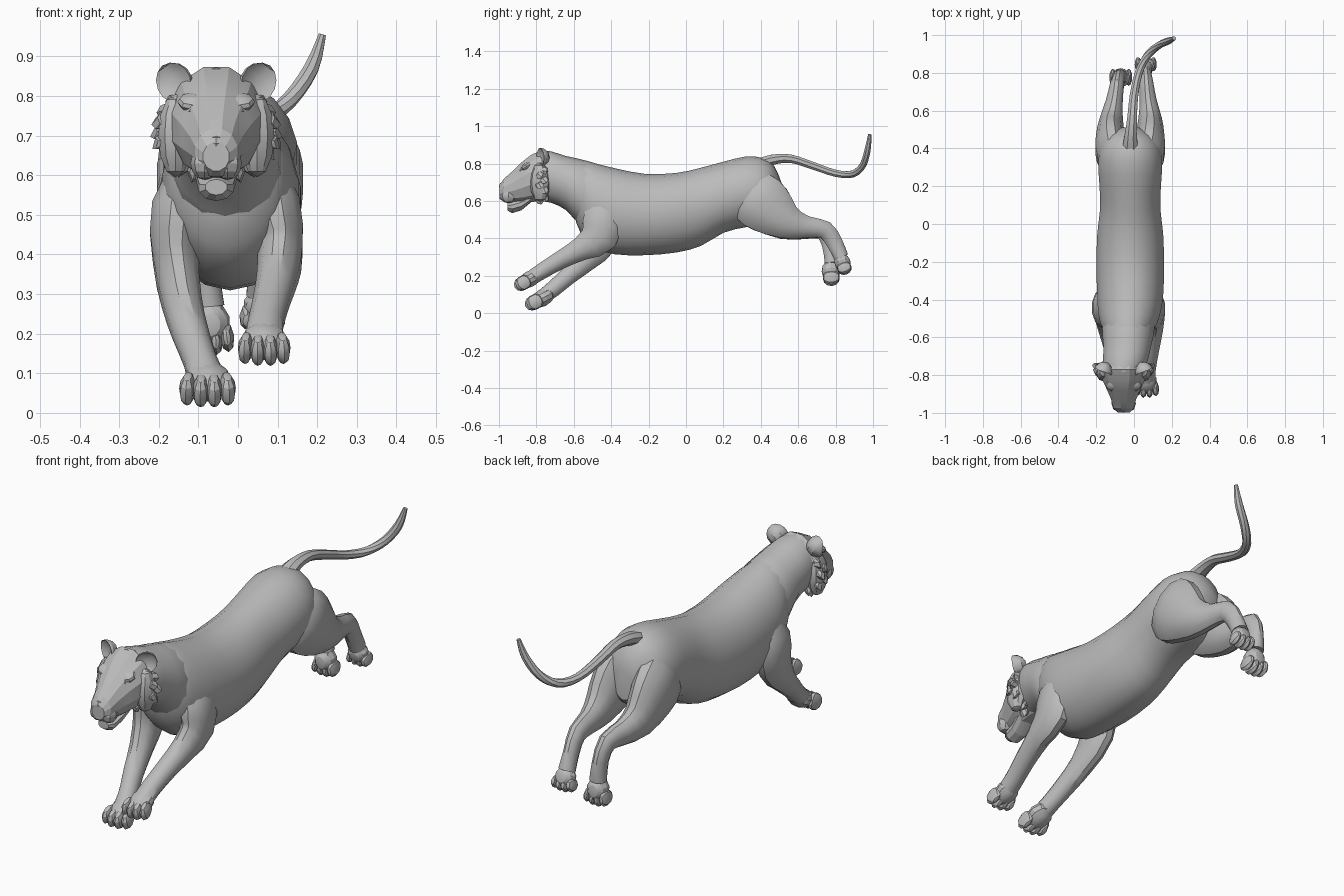
import bpy, bmesh, math
from mathutils import Vector, Matrix

default_cube = bpy.data.objects.get("Cube")
if default_cube:
    bpy.data.objects.remove(default_cube, do_unlink=True)

# One plain coat colour
COAT = (0.5, 0.5, 0.5, 1.0)
coat = bpy.data.materials.new("grey_coat")
coat.use_nodes = True
coat.diffuse_color = COAT
coat.node_tree.nodes["Principled BSDF"].inputs["Base Color"].default_value = COAT
HEAD_X = -0.055


def finish(name, bm, angle=28):
    """Turn a bmesh into a shaded object with the coat material."""
    bmesh.ops.recalc_face_normals(bm, faces=bm.faces)
    mesh = bpy.data.meshes.new(name)
    bm.to_mesh(mesh)
    bm.free()
    mesh.materials.append(coat)
    obj = bpy.data.objects.new(name, mesh)
    bpy.context.collection.objects.link(obj)
    bpy.ops.object.select_all(action="DESELECT")
    obj.select_set(True)
    bpy.context.view_layer.objects.active = obj
    bpy.ops.object.shade_smooth_by_angle(angle=math.radians(angle))


def spline(rows, steps):
    """Catmull-Rom interpolation through rows of equal length."""
    rows = [Vector(row) for row in rows]
    result = []
    for i in range(len(rows) - 1):
        before, start = rows[max(i - 1, 0)], rows[i]
        end, after = rows[i + 1], rows[min(i + 2, len(rows) - 1)]
        for k in range(steps):
            t = k / steps
            result.append(start + (end - before) * (t / 2)
                          + (before * 2 - start * 5 + end * 4 - after) * (t * t / 2)
                          + (start * 3 - before - end * 3 + after) * (t ** 3 / 2))
    return result + [rows[-1]]


def loft(name, rows, sides=12, steps=2, upright=False, angle=32):
    """Skin elliptical rings given as x, y, z, half width, half depth."""
    rows = spline(rows, steps)
    bm = bmesh.new()
    rings = []
    for i, row in enumerate(rows):
        centre = Vector(row[:3])
        ahead = Vector(rows[min(i + 1, len(rows) - 1)][:3])
        behind = Vector(rows[max(i - 1, 0)][:3])
        tangent = Vector((0, 1, 0)) if upright else (ahead - behind).normalized()
        across = Vector((1, 0, 0))
        across = (across - tangent * across.dot(tangent)).normalized()
        up = across.cross(tangent)
        ring = []
        for s in range(sides):
            a = math.tau * (s + 0.5) / sides
            ring.append(bm.verts.new(centre + across * math.cos(a) * row[3]
                                     + up * math.sin(a) * row[4]))
        rings.append(ring)
    for first, second in zip(rings, rings[1:]):
        for s in range(sides):
            n = (s + 1) % sides
            bm.faces.new((first[s], first[n], second[n], second[s]))
    bm.faces.new(rings[0])
    bm.faces.new(rings[-1])
    finish(name, bm, angle)


def profile(name, rows, **options):
    """Loft along y from rows of y, top, bottom, middle x, half width."""
    loft(name, [(x, y, (top + low) / 2, wide, (top - low) / 2)
                for y, top, low, x, wide in rows], upright=True, **options)


def blob(name, centre, size, aim=(0, -1, 0), segments=10, rings=6):
    """Ellipsoid whose size is width, length, height; length follows aim."""
    bm = bmesh.new()
    forward = Vector(aim).normalized()
    across = Vector((1, 0, 0))
    across = (across - forward * across.dot(forward)).normalized()
    up = across.cross(forward)
    turn = Matrix((across, forward, up)).transposed().to_4x4()
    bmesh.ops.create_uvsphere(
        bm, u_segments=segments, v_segments=rings, radius=1,
        matrix=Matrix.Translation(centre) @ turn @ Matrix.Diagonal((*size, 1)))
    finish(name, bm)


def paw(name, heel, aim, spread, length, thick):
    """Padded foot with four toes fanned across x."""
    heel, aim = Vector(heel), Vector(aim).normalized()
    blob(name + "_paw", heel, (spread * 0.85, length, thick), aim)
    for i in range(4):
        side = (i - 1.5) / 1.5
        reach = length * (0.75 - 0.2 * abs(side))
        spot = heel + aim * reach + Vector((side * spread * 0.7, 0, 0))
        blob(f"{name}_toe_{i + 1}", spot, (spread * 0.31, length * 0.65, thick * 0.9),
             aim + Vector((side * 0.12, 0, 0)), 8, 6)


# Torso from chest to rump
profile("torso", [
    (-0.60, 0.79, 0.53, -0.03, 0.07), (-0.56, 0.82, 0.42, -0.03, 0.135),
    (-0.48, 0.80, 0.35, -0.025, 0.165), (-0.38, 0.775, 0.315, -0.02, 0.177),
    (-0.22, 0.745, 0.31, -0.02, 0.182), (-0.05, 0.75, 0.325, -0.02, 0.177),
    (0.08, 0.778, 0.36, -0.02, 0.162), (0.20, 0.81, 0.43, -0.02, 0.165),
    (0.32, 0.838, 0.46, -0.02, 0.172), (0.41, 0.83, 0.47, -0.02, 0.158),
    (0.47, 0.79, 0.50, -0.02, 0.115), (0.51, 0.70, 0.54, -0.02, 0.05),
], sides=18)

# Neck and skull tapering into the muzzle
profile("neck", [
    (-0.44, 0.78, 0.45, -0.025, 0.12), (-0.55, 0.82, 0.46, -0.03, 0.142),
    (-0.64, 0.84, 0.55, -0.035, 0.13), (-0.72, 0.865, 0.59, -0.045, 0.122),
    (-0.78, 0.872, 0.60, HEAD_X, 0.11),
], sides=14)
profile("head", [
    (-0.72, 0.85, 0.60, HEAD_X, 0.10), (-0.77, 0.878, 0.595, HEAD_X, 0.125),
    (-0.83, 0.85, 0.59, HEAD_X, 0.115), (-0.88, 0.81, 0.585, HEAD_X, 0.09),
    (-0.93, 0.76, 0.59, HEAD_X, 0.068), (-0.975, 0.72, 0.595, HEAD_X, 0.056),
    (-0.997, 0.685, 0.61, HEAD_X, 0.034),
], sides=12, steps=1, angle=18)
profile("lower_jaw", [
    (-0.82, 0.64, 0.60, HEAD_X, 0.06), (-0.88, 0.615, 0.55, HEAD_X, 0.05),
    (-0.93, 0.60, 0.535, HEAD_X, 0.045), (-0.955, 0.59, 0.55, HEAD_X, 0.028),
], sides=10, steps=1, angle=18)
blob("nose", (HEAD_X, -0.98, 0.68), (0.028, 0.02, 0.022), segments=6, rings=4)

# Paired facial features
for label, side in (("left", 1), ("right", -1)):
    blob(label + "_muzzle_pad", (HEAD_X + side * 0.029, -0.95, 0.63),
         (0.036, 0.045, 0.042), segments=8)
    blob(label + "_eye", (HEAD_X + side * 0.054, -0.877, 0.762),
         (0.018, 0.016, 0.01), segments=8)
    blob(label + "_brow", (HEAD_X + side * 0.058, -0.853, 0.785),
         (0.04, 0.035, 0.02), (0, -0.8, -0.5), segments=8)
    blob(label + "_cheek", (HEAD_X + side * 0.103, -0.78, 0.70),
         (0.046, 0.055, 0.105))
    # Ear: a ball whose front half is folded back into a cup
    bm = bmesh.new()
    bmesh.ops.create_uvsphere(bm, u_segments=10, v_segments=7, radius=1)
    for v in bm.verts:
        if v.co.y < -0.01:
            v.co.y *= -0.35
    place = (Matrix.Translation((HEAD_X + side * 0.11, -0.785, 0.834))
             @ Matrix.Rotation(side * 0.45, 4, "Z")
             @ Matrix.Rotation(side * 0.6, 4, "Y"))
    bm.transform(place @ Matrix.Diagonal((0.05, 0.058, 0.052, 1)))
    finish(label + "_ear", bm)
    # Ragged ruff of fur tufts around the jaw
    for i in range(9):
        angle = math.radians(45 - i * 14)
        out = Vector((side * math.cos(angle), 0.1, math.sin(angle)))
        spot = Vector((HEAD_X, -0.785 + 0.025 * (i % 2), 0.71))
        spot += Vector((out.x * 0.134, 0, out.z * 0.10))
        droop = out + Vector((0, 0.3, -0.6))
        blob(f"{label}_ruff_tuft_{i + 1}", spot, (0.02, 0.04, 0.025), droop, 5, 4)

# Forelegs, reaching forward at different heights
loft("front_left_leg", [
    (0.06, -0.42, 0.66, 0.03, 0.05), (0.09, -0.44, 0.53, 0.068, 0.105),
    (0.105, -0.465, 0.41, 0.06, 0.105), (0.10, -0.56, 0.345, 0.054, 0.066),
    (0.085, -0.67, 0.285, 0.048, 0.05), (0.07, -0.77, 0.225, 0.046, 0.044),
    (0.066, -0.84, 0.18, 0.05, 0.04)])
paw("front_left", (0.066, -0.835, 0.183), (0, -0.87, -0.5), 0.066, 0.07, 0.043)
loft("front_right_leg", [
    (-0.11, -0.42, 0.66, 0.03, 0.05), (-0.15, -0.44, 0.52, 0.07, 0.105),
    (-0.157, -0.455, 0.39, 0.06, 0.10), (-0.142, -0.54, 0.28, 0.052, 0.064),
    (-0.12, -0.63, 0.20, 0.047, 0.05), (-0.095, -0.71, 0.13, 0.043, 0.045),
    (-0.08, -0.77, 0.085, 0.05, 0.04)])
paw("front_right", (-0.077, -0.77, 0.08), (0, -0.87, -0.45), 0.071, 0.075, 0.045)

# Hind legs, trailing behind with bent hocks
loft("hind_left_leg", [
    (0.05, 0.27, 0.70, 0.03, 0.06), (0.075, 0.36, 0.625, 0.085, 0.15),
    (0.085, 0.45, 0.555, 0.079, 0.145), (0.085, 0.55, 0.485, 0.064, 0.095),
    (0.075, 0.65, 0.46, 0.047, 0.06), (0.065, 0.745, 0.445, 0.038, 0.05),
    (0.06, 0.795, 0.375, 0.033, 0.045), (0.06, 0.83, 0.30, 0.04, 0.04)])
paw("hind_left", (0.062, 0.837, 0.27), (0, 0.3, -0.9), 0.058, 0.05, 0.043)
loft("hind_right_leg", [
    (-0.09, 0.27, 0.70, 0.03, 0.06), (-0.115, 0.36, 0.625, 0.085, 0.15),
    (-0.125, 0.45, 0.555, 0.079, 0.145), (-0.12, 0.545, 0.48, 0.064, 0.095),
    (-0.105, 0.645, 0.455, 0.047, 0.06), (-0.09, 0.735, 0.44, 0.038, 0.05),
    (-0.08, 0.772, 0.36, 0.033, 0.045), (-0.073, 0.78, 0.27, 0.04, 0.04)])
paw("hind_right", (-0.07, 0.775, 0.225), (0, 0.05, -1), 0.06, 0.06, 0.05)

# Tail sweeping back and curling up to the side
loft("tail", [
    (-0.02, 0.38, 0.79, 0.05, 0.035), (-0.018, 0.46, 0.82, 0.036, 0.03),
    (-0.01, 0.56, 0.826, 0.028, 0.024), (0.0, 0.68, 0.788, 0.024, 0.022),
    (0.025, 0.80, 0.748, 0.022, 0.02), (0.07, 0.89, 0.744, 0.021, 0.02),
    (0.13, 0.945, 0.79, 0.021, 0.019), (0.185, 0.97, 0.87, 0.02, 0.018),
    (0.213, 0.983, 0.955, 0.01, 0.01)], sides=8, steps=3)
